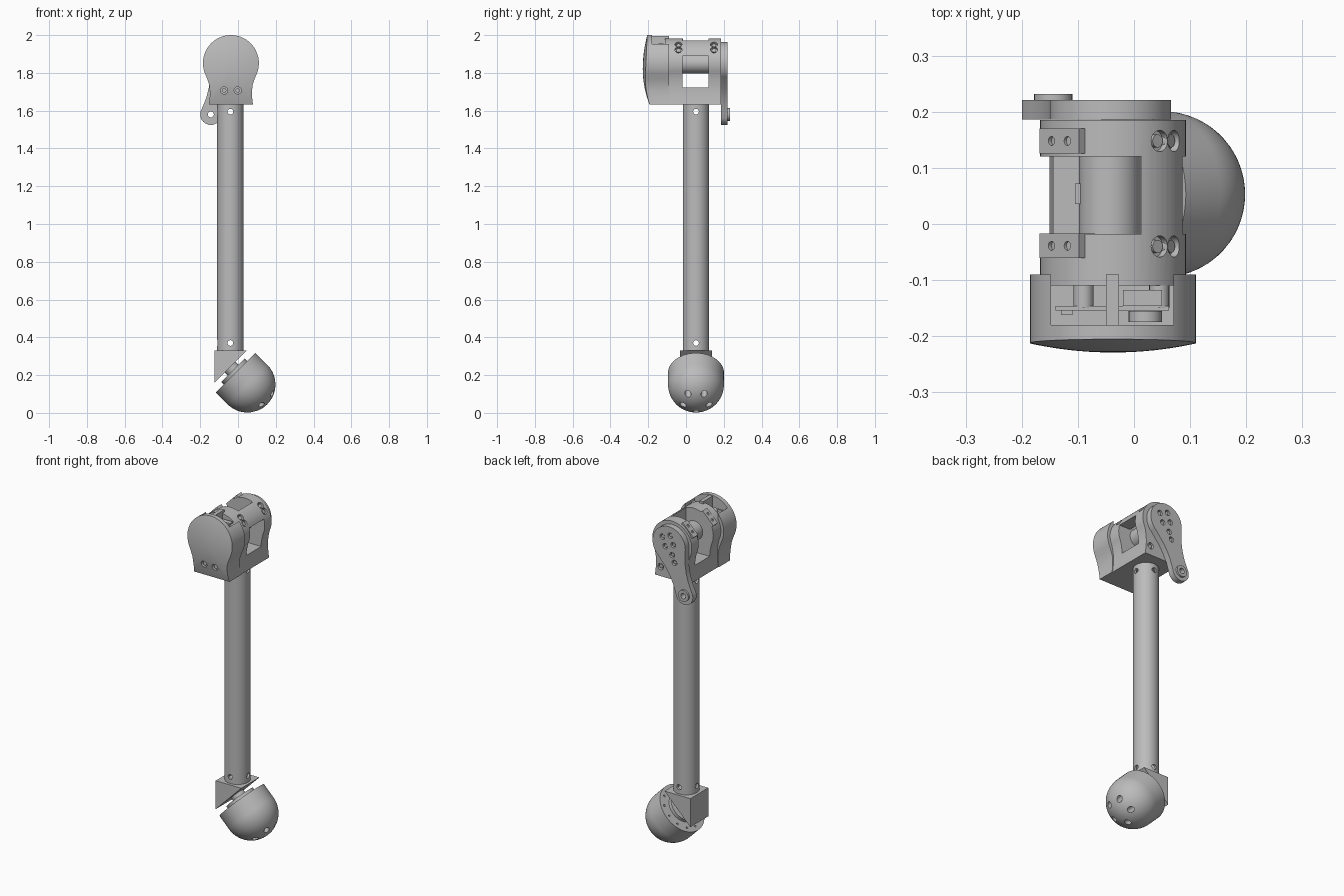
import bpy, bmesh, math
from mathutils import Vector, Matrix

if "Cube" in bpy.data.objects:
    bpy.data.objects.remove(bpy.data.objects["Cube"])

grey = bpy.data.materials.new("plain grey")
grey.use_nodes = True
grey.diffuse_color = (0.5, 0.5, 0.5, 1)
grey.node_tree.nodes["Principled BSDF"].inputs["Base Color"].default_value = (0.5, 0.5, 0.5, 1)

HX, HZ = -0.0375, 1.852       # hip axis
TX, TY = -0.04, 0.053         # leg axis
X, Y, Z = Vector((1, 0, 0)), Vector((0, 1, 0)), Vector((0, 0, 1))


def finish(name, bm):
    bmesh.ops.recalc_face_normals(bm, faces=bm.faces)
    mesh = bpy.data.meshes.new(name)
    bm.to_mesh(mesh)
    bm.free()
    ob = bpy.data.objects.new(name, mesh)
    bpy.context.collection.objects.link(ob)
    mesh.materials.append(grey)
    return ob


def only(ob):
    bpy.ops.object.select_all(action='DESELECT')
    ob.select_set(True)
    bpy.context.view_layer.objects.active = ob


def smooth(ob):
    only(ob)
    bpy.ops.object.shade_smooth_by_angle(angle=math.radians(30))


def rods(name, items, segments=20):
    """Cylinders given as (centre, direction, radius, length)."""
    bm = bmesh.new()
    for p, d, r, length in items:
        m = Matrix.Translation(p) @ Vector(d).to_track_quat('Z', 'Y').to_matrix().to_4x4()
        bmesh.ops.create_cone(bm, cap_ends=True, segments=segments, radius1=r, radius2=r,
                              depth=length, matrix=m)
    return finish(name, bm)


def boxes(name, items):
    """Boxes given as (low corner, high corner)."""
    bm = bmesh.new()
    for a, b in items:
        a, b = Vector(a), Vector(b)
        m = Matrix.Translation((a + b) / 2) @ Matrix.Diagonal((*(b - a), 1))
        bmesh.ops.create_cube(bm, size=1, matrix=m)
    return finish(name, bm)


def cut(ob, cutter):
    cutter.hide_render = True
    mod = ob.modifiers.new("cut", 'BOOLEAN')
    mod.operation, mod.solver, mod.object = 'DIFFERENCE', 'EXACT', cutter
    only(ob)
    bpy.ops.object.modifier_apply(modifier=mod.name)
    bpy.data.objects.remove(cutter)


def prism(name, pts, y0, y1):
    bm = bmesh.new()
    face = bm.faces.new([bm.verts.new((x, y0, z)) for x, z in pts])
    new = bmesh.ops.extrude_face_region(bm, geom=[face])["geom"]
    bmesh.ops.translate(bm, vec=(0, y1 - y0, 0),
                        verts=[v for v in new if isinstance(v, bmesh.types.BMVert)])
    return finish(name, bm)


def lathe(name, profile, matrix, closed=False):
    bm = bmesh.new()
    vs = [bm.verts.new((r, 0, z)) for r, z in profile]
    pairs = list(zip(vs, vs[1:])) + ([(vs[-1], vs[0])] if closed else [])
    es = [bm.edges.new(p) for p in pairs]
    bmesh.ops.spin(bm, geom=vs + es, cent=(0, 0, 0), axis=(0, 0, 1), angle=2 * math.pi,
                   steps=56, use_merge=True)
    bmesh.ops.remove_doubles(bm, verts=bm.verts, dist=1e-5)
    bm.transform(matrix)
    return finish(name, bm)


def pear(radius, tail, steps=44, dip=25):
    """Round head with a mirrored tail; tail points are (half width, height)."""
    a0, span = math.radians(-dip), math.radians(180 + 2 * dip)
    arc = [(radius * math.cos(a0 + span * i / steps), radius * math.sin(a0 + span * i / steps))
           for i in range(steps + 1)]
    return arc + [(-w, h) for w, h in tail] + [(w, h) for w, h in reversed(tail)]


def screws(ob, name, spots, r=0.019):
    """Counterbored screw heads at (surface point, outward direction)."""
    cut(ob, rods("bores", [(p, d, r, 0.03) for p, d in spots]))
    heads = [(Vector(p) - Vector(d).normalized() * 0.012, d, r * 0.62, 0.012) for p, d in spots]
    smooth(rods(name, heads, 16))


# Front cover with a gently domed face and an open top
shape = pear(0.148, [(0.124, -0.088), (0.115, -0.115), (0.112, -0.145), (0.112, -0.18), (0.1165, -0.219)])
bm = bmesh.new()
mid_z = -0.032
loops = [[bm.verts.new((HX + x, -0.09, HZ + z)) for x, z in shape]]
for i in range(10):
    s = 1 - i / 10
    ring = []
    for x, z in shape:
        x, z = x * s, (z - mid_z) * s
        ring.append(bm.verts.new((HX + x, -0.229 + (x * x + z * z) / 1.36, HZ + mid_z + z)))
    loops.append(ring)
tip = bm.verts.new((HX, -0.229, HZ + mid_z))
bm.faces.new(loops[0])
n = len(shape)
for a, b in zip(loops, loops[1:]):
    for i in range(n):
        bm.faces.new((a[i], a[(i + 1) % n], b[(i + 1) % n], b[i]))
for i in range(n):
    bm.faces.new((loops[-1][i], loops[-1][(i + 1) % n], tip))
cover = finish("front_cover", bm)
cut(cover, boxes("cavity", [((-0.148, -0.18, 1.8), (0.07, -0.05, 2.1))]))
screws(cover, "cover_screws", [((HX + s * 0.036, -0.212, 1.707), -Y) for s in (-1, 1)])
smooth(cover)
boxes("cover_top_post", [((-0.05, -0.2, 1.93), (-0.027, -0.09, 1.996))])

# Electronics under the cover opening
boxes("circuit_board", [((-0.14, -0.154, 1.83), (0.062, -0.146, 1.945)),
                        ((-0.02, -0.146, 1.9), (0.05, -0.118, 1.955)),
                        ((-0.13, -0.162, 1.9), (-0.11, -0.154, 1.93))])
smooth(rods("board_standoffs", [((x, -0.13, 1.93), Y, 0.018, 0.04) for x in (-0.09, 0.045)]
            + [((0.02, -0.165, 1.915), Y, 0.03, 0.02)]))

# Motor housing with side and top windows
shape = pear(0.13, [(0.112, -0.08), (0.107, -0.11), (0.106, -0.15), (0.108, -0.18), (0.113, -0.219)])
body = prism("motor_housing", [(HX + x, HZ + z) for x, z in shape], -0.11, 0.185)
cut(body, boxes("side_window", [((-0.4, -0.018, 1.722), (0.4, 0.12, 1.89))]))
cut(body, boxes("top_window", [((-0.4, -0.018, 1.8), (0.013, 0.12, 2.2))]))
spots = []
for y in (-0.04, 0.148):
    for deg in (33, 50):
        d = Vector((math.cos(math.radians(deg)), 0, math.sin(math.radians(deg))))
        spots.append((Vector((HX, y, HZ)) + d * 0.13, d))
spots += [((HX + s * 0.075, 0.185, 1.69), Y) for s in (-1, 1)]
screws(body, "housing_screws", spots)
smooth(body)

smooth(rods("motor", [((-0.043, 0.05, HZ), Y, 0.055, 0.16)], 40))
boxes("motor_tab", [((-0.105, 0.036, HZ - 0.015), (-0.08, 0.072, HZ + 0.015))])

# Tilted clamps beside the top window
out, along = Vector((-1, 0, 1)).normalized(), Vector((1, 0, 1)).normalized()
for label, y in (("front", -0.039), ("rear", 0.148)):
    clamp = boxes(label + "_clamp", [((-0.05, -0.022, -0.02), (0.05, 0.022, 0.02))])
    frame = Matrix((along, Y, out)).transposed().to_4x4()
    centre = Vector((HX, y, HZ)) + out * 0.115
    clamp.data.transform(Matrix.Translation(centre) @ frame)
    cut(clamp, rods("holes", [(centre + out * 0.02 + along * s, out, 0.008, 0.03)
                              for s in (-0.02, 0.02)]))
    smooth(clamp)

# Rear lever: pear outline, round tip, swung towards the right
tip_dist, tip_r = 0.293, 0.056
tail = [(0.083, -0.085), (0.068, -0.125), (0.058, -0.17), (0.053, -0.22), (0.054, -0.26)]
tail += [(tip_r * math.cos(a), -tip_dist - tip_r * math.sin(a))
         for a in [math.pi / 2 * i / 10 for i in range(10)]]
swing = math.atan2(-0.102, -0.275)


def on_lever(x, h):
    ax = Vector((0.102, 0, 0.275)).normalized()
    side = Vector((ax.z, 0, -ax.x))
    return Vector((-0.042, 0, 1.855)) + side * x + ax * h


lever = prism("rear_lever", [(on_lever(x, h).x, on_lever(x, h).z)
                             for x, h in pear(0.108, tail, dip=30)], 0.186, 0.221)
end = on_lever(0, -tip_dist)
boss = rods("lever_boss", [(end + Y * 0.224, Y, 0.034, 0.016)], 32)
for part in (lever, boss):
    cut(part, rods("pin_hole", [(end + Y * 0.2, Y, 0.016, 0.2)]))
marks = [(-0.028, 0.05), (0.028, 0.05), (-0.028, -0.005), (0.028, -0.005), (0, -0.06), (0, -0.105)]
screws(lever, "lever_screws", [(on_lever(*m) + Y * 0.221, Y) for m in marks], 0.016)
smooth(lever)
smooth(boss)

# Hollow leg tube with cross holes at each end
tube = lathe("leg_tube", [(0.07, 0.32), (0.07, 1.64), (0.058, 1.64), (0.058, 0.32)],
             Matrix.Translation((TX, TY, 0)), closed=True)
cut(tube, rods("cross_holes", [(Vector((TX, TY, z)) + d * 0.065, d, 0.015, 0.04)
                               for z in (0.37, 1.595) for d in (X, -X, Y, -Y)]))
smooth(tube)

# Wedge bracket at the ankle
prism("ankle_wedge", [(-0.125, 0.16), (0.045, 0.33), (-0.125, 0.33)], TY - 0.085, TY + 0.085)

# Domed foot, tilted to face the wedge
R = 0.148
C = Vector((0.05, TY, 0.15))
place = Matrix.Translation(C) @ out.to_track_quat('Z', 'Y').to_matrix().to_4x4()
dome = [(R * math.cos(math.pi / 2 * i / 20), -R * math.sin(math.pi / 2 * i / 20)) for i in range(21)]
dome[-1] = (0, -R)
foot = lathe("foot", [(0, 0.088), (R, 0.088)] + dome, place)
holes = []
for i in range(5):
    a = math.radians(36 + 72 * i)
    p = along * 0.072 * math.cos(a) + Y * 0.072 * math.sin(a)
    holes.append((C + p - out * 0.12, out, 0.017, 0.1))
for i in range(12):
    a = math.radians(30 * i)
    holes.append((C + (along * math.cos(a) + Y * math.sin(a)) * 0.122 + out * 0.088, out, 0.006, 0.02))
cut(foot, rods("foot_holes", holes))
smooth(foot)

# Ankle joint between foot and wedge
smooth(lathe("ankle_joint", [(0, 0.08), (0.088, 0.08), (0.088, 0.108), (0.04, 0.108),
                             (0.04, 0.135), (0, 0.135)], place))
